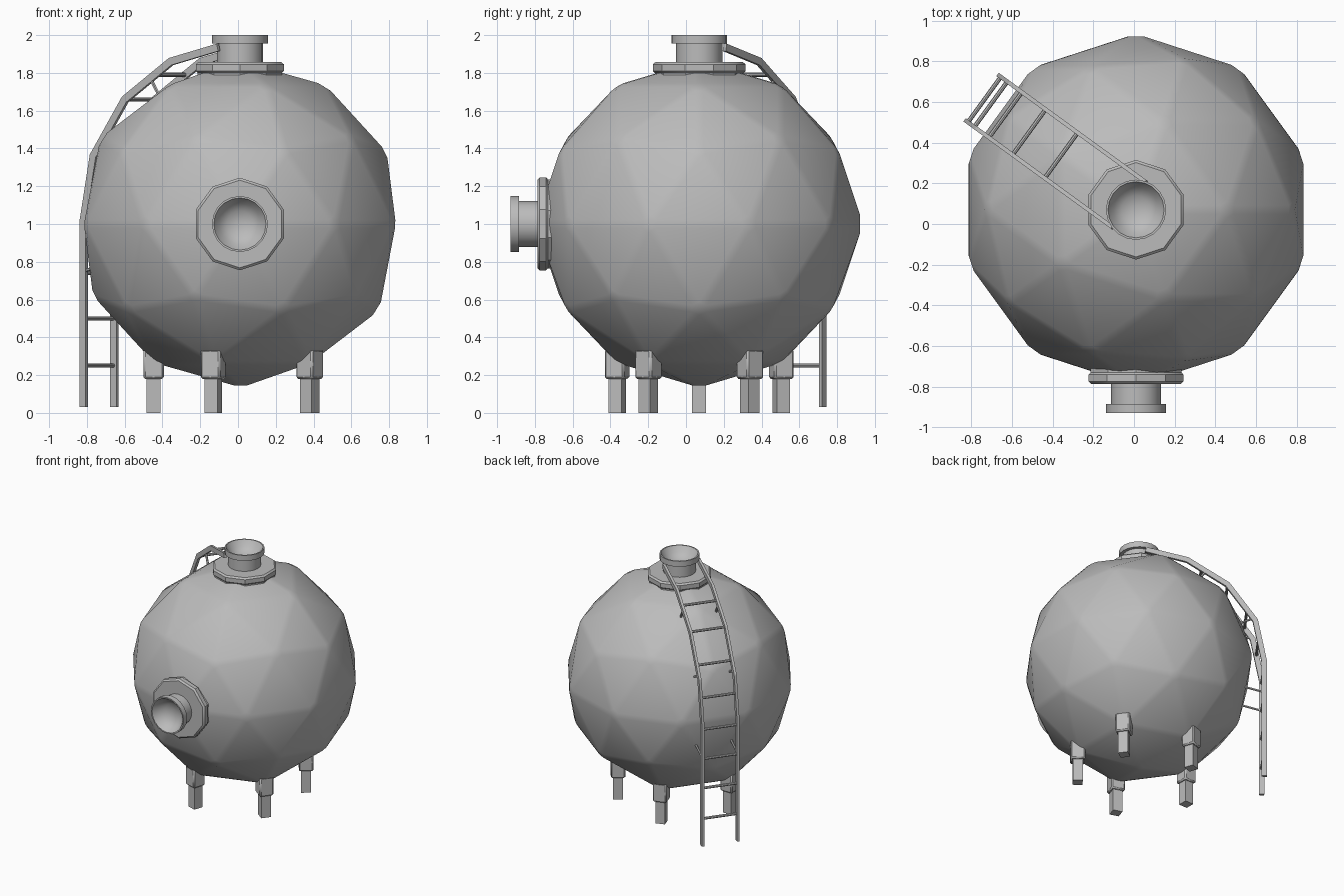
import bpy, bmesh, math
from mathutils import Vector, Matrix

cube = bpy.data.objects.get("Cube")
if cube:
    bpy.data.objects.remove(cube, do_unlink=True)

CENTRE = Vector((0.01, 0.07, 1.0))
RADIUS = 0.868

steel = bpy.data.materials.new("grey_steel")
steel.use_nodes = True
GREY = (0.5, 0.5, 0.5, 1)
steel.diffuse_color = GREY
steel.node_tree.nodes["Principled BSDF"].inputs["Base Color"].default_value = GREY


def finish(bm, name, bevel=0, angle=35):
    """Turn a bmesh into a shaded object, with optional softened edges."""
    bmesh.ops.recalc_face_normals(bm, faces=bm.faces)
    mesh = bpy.data.meshes.new(name)
    bm.to_mesh(mesh)
    bm.free()
    mesh.materials.append(steel)
    mesh.shade_smooth()
    mesh.set_sharp_from_angle(angle=math.radians(angle))
    obj = bpy.data.objects.new(name, mesh)
    bpy.context.collection.objects.link(obj)
    if bevel:
        mod = obj.modifiers.new("soft_edges", "BEVEL")
        mod.width = bevel
        mod.segments = 1
        mod.limit_method = "ANGLE"
        mod.angle_limit = math.radians(10)
    return obj


def lathe(name, profile, sides, matrix, bevel=0):
    """Spin (radius, height) points round the z axis, capping both ends."""
    bm = bmesh.new()
    rings = []
    for r, h in profile:
        turn = [math.pi / 2 + math.tau * i / sides for i in range(sides)]
        rings.append([bm.verts.new(matrix @ Vector((r * math.cos(a), r * math.sin(a), h)))
                      for a in turn])
    for low, high in zip(rings, rings[1:]):
        for i in range(sides):
            j = (i + 1) % sides
            bm.faces.new((low[i], low[j], high[j], high[i]))
    bm.faces.new(rings[0])
    bm.faces.new(rings[-1])
    return finish(bm, name, bevel)


def box(name, size, matrix, bevel=0):
    bm = bmesh.new()
    bmesh.ops.create_cube(bm, size=1, matrix=matrix @ Matrix.Diagonal((*size, 1)))
    return finish(bm, name, bevel)


def rod(name, a, b, radius, sides=8):
    turn = (b - a).to_track_quat("Z", "Y").to_matrix().to_4x4()
    return lathe(name, [(radius, 0), (radius, (b - a).length)], sides,
                 Matrix.Translation(a) @ turn)


# Faceted tank with softened seams
bm = bmesh.new()
bmesh.ops.create_icosphere(bm, subdivisions=2, radius=RADIUS,
                           matrix=Matrix.Translation(CENTRE))
tank = finish(bm, "tank", 0.022, 180)

# Nozzles on the top and front: collar plate, neck and dished rim
PLATE = [(0.235, 0.70), (0.235, 0.80), (0.245, 0.81), (0.245, 0.845), (0.232, 0.857)]
NECK = [(0.122, 0.8), (0.122, 0.955), (0.148, 0.955), (0.148, 1.0), (0.138, 1.0),
        (0.11, 0.955), (0.07, 0.925), (0.02, 0.915)]
top_frame = Matrix.Translation(CENTRE)
front_frame = top_frame @ Matrix.Rotation(math.pi / 2, 4, "X")
for label, frame in (("top", top_frame), ("front", front_frame)):
    lathe(label + "_flange", PLATE, 10, frame)
    lathe(label + "_nozzle", NECK, 20, frame)

# Five square legs with thicker sockets
for k in range(5):
    spin = (Matrix.Translation((CENTRE.x, CENTRE.y, 0))
            @ Matrix.Rotation(math.pi + math.tau * k / 5, 4, "Z"))
    box(f"leg_{k + 1}", (0.074, 0.074, 0.26), spin @ Matrix.Translation((0.457, 0, 0.13)))
    box(f"leg_socket_{k + 1}", (0.108, 0.108, 0.155),
        spin @ Matrix.Translation((0.457, 0, 0.2575)), 0.01)

# Ladder path as (distance outward, height)
PATH = [Vector(p) for p in ((0.922, 0.03), (0.922, 1.015), (0.856, 1.36),
                            (0.65, 1.66), (0.35, 1.86), (0.04, 1.935))]
HEADING = math.radians(144)
OUT = Vector((math.cos(HEADING), math.sin(HEADING), 0))
SIDE = Vector((-OUT.y, OUT.x, 0))
BASE = Vector((CENTRE.x, CENTRE.y, 0))


def place(point, side):
    return BASE + OUT * point.x + SIDE * side + Vector((0, 0, point.y))


def path_at(z):
    for a, b in zip(PATH, PATH[1:]):
        if a.y <= z <= b.y:
            return a.lerp(b, (z - a.y) / (b.y - a.y))


def rail(name, side):
    """Sweep a flat bar along the path with mitred corners."""
    bm = bmesh.new()
    rings = []
    for i, p in enumerate(PATH):
        before = (p - PATH[i - 1]).normalized() if i else (PATH[1] - p).normalized()
        after = (PATH[i + 1] - p).normalized() if i + 1 < len(PATH) else before
        along = (before + after).normalized()
        normal = Vector((along.y, -along.x)) * 0.02 / along.dot(before)
        rings.append([bm.verts.new(place(p + normal * u, side + 0.01 * v))
                      for u, v in ((-1, -1), (1, -1), (1, 1), (-1, 1))])
    for low, high in zip(rings, rings[1:]):
        for i in range(4):
            j = (i + 1) % 4
            bm.faces.new((low[i], low[j], high[j], high[i]))
    bm.faces.new(rings[0])
    bm.faces.new(rings[-1])
    return finish(bm, name, 0, 20)


GAP = 0.138
for name, side in (("right", GAP), ("left", -GAP)):
    rail(f"ladder_{name}_rail", side)
    # Stays holding the rail to the tank
    for n, z in enumerate((0.75, 1.38, 1.77)):
        start = place(path_at(z), side)
        inward = (CENTRE + SIDE * side - start).normalized()
        rod(f"ladder_{name}_stay_{n + 1}", start, start + inward * 0.15, 0.009, 6)

for n, z in enumerate((0.25, 0.5, 0.74, 0.98, 1.22, 1.45, 1.66, 1.79)):
    p = path_at(z)
    rod(f"ladder_rung_{n + 1}", place(p, -GAP), place(p, GAP), 0.011)
